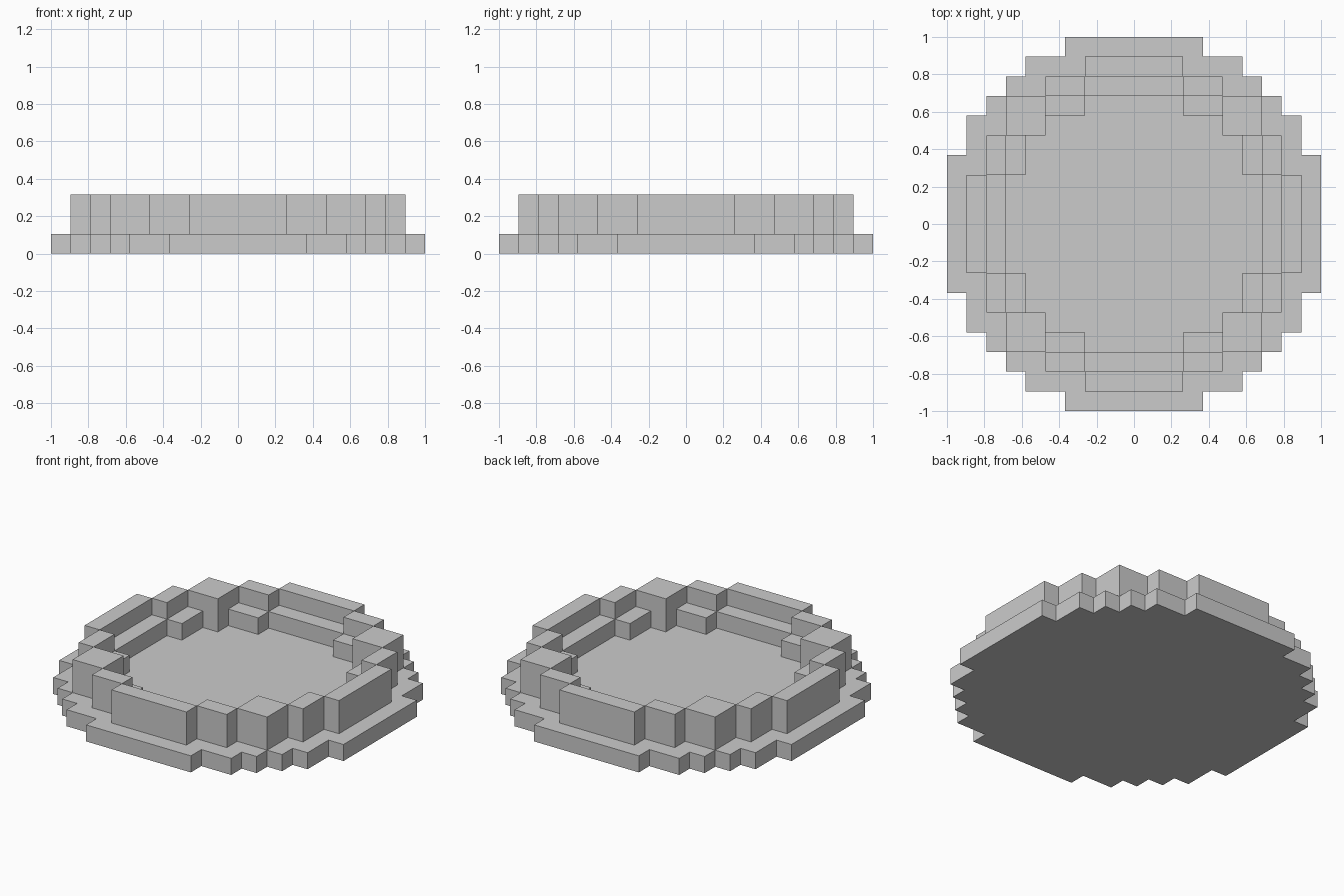
import bpy, bmesh
from mathutils import Vector

if "Cube" in bpy.data.objects:
    bpy.data.objects.remove(bpy.data.objects["Cube"])

U = 2 / 19  # one block; the disc is 19 blocks wide

# Half-width in blocks of each stepped outline, for rows |y| = 0, 1, 2, ...
BASE = [9, 9, 9, 9, 8, 8, 7, 6, 5, 3]
WALL = [8, 8, 8, 7, 7, 6, 6, 4, 2]
WALL_HOLE = [7, 7, 7, 6, 6, 4, 4, 2]
LEDGE_HOLE = [6, 6, 6, 5, 5, 4, 2]


def disc(rows):
    return {(x, y) for y in range(1 - len(rows), len(rows))
            for x in range(-rows[abs(y)], rows[abs(y)] + 1)}


def blocks(cells, levels):
    return {(x, y, z) for x, y in cells for z in levels}


parts = {
    "base_plate": blocks(disc(BASE), [0]),
    "rim_wall": blocks(disc(WALL) - disc(WALL_HOLE), [1, 2]),
    "inner_ledge": blocks(disc(WALL_HOLE) - disc(LEDGE_HOLE), [1]),
}
solid = set().union(*parts.values())


def build(name, cells):
    """Outer skin of the blocks, with flat areas merged."""
    bm = bmesh.new()
    for c in sorted(cells):
        for axis in range(3):
            for s in (-1, 1):
                n = list(c)
                n[axis] += s
                if tuple(n) in solid:
                    continue
                a, b = Vector((0, 0, 0)), Vector((0, 0, 0))
                a[(axis + 1) % 3] = 0.5
                b[(axis + 2) % 3] = 0.5 * s
                mid = Vector(c) + Vector((0, 0, 0.5))
                mid[axis] += 0.5 * s
                bm.faces.new([bm.verts.new((mid + p) * U)
                              for p in (-a - b, a - b, a + b, b - a)])
    bmesh.ops.remove_doubles(bm, verts=bm.verts[:], dist=U / 100)
    bmesh.ops.dissolve_limit(bm, angle_limit=0.01, verts=bm.verts[:],
                             edges=bm.edges[:], delimit={'NORMAL'})
    me = bpy.data.meshes.new(name)
    bm.to_mesh(me)
    bm.free()
    bpy.context.collection.objects.link(bpy.data.objects.new(name, me))


for part_name, part_cells in parts.items():
    build(part_name, part_cells)
